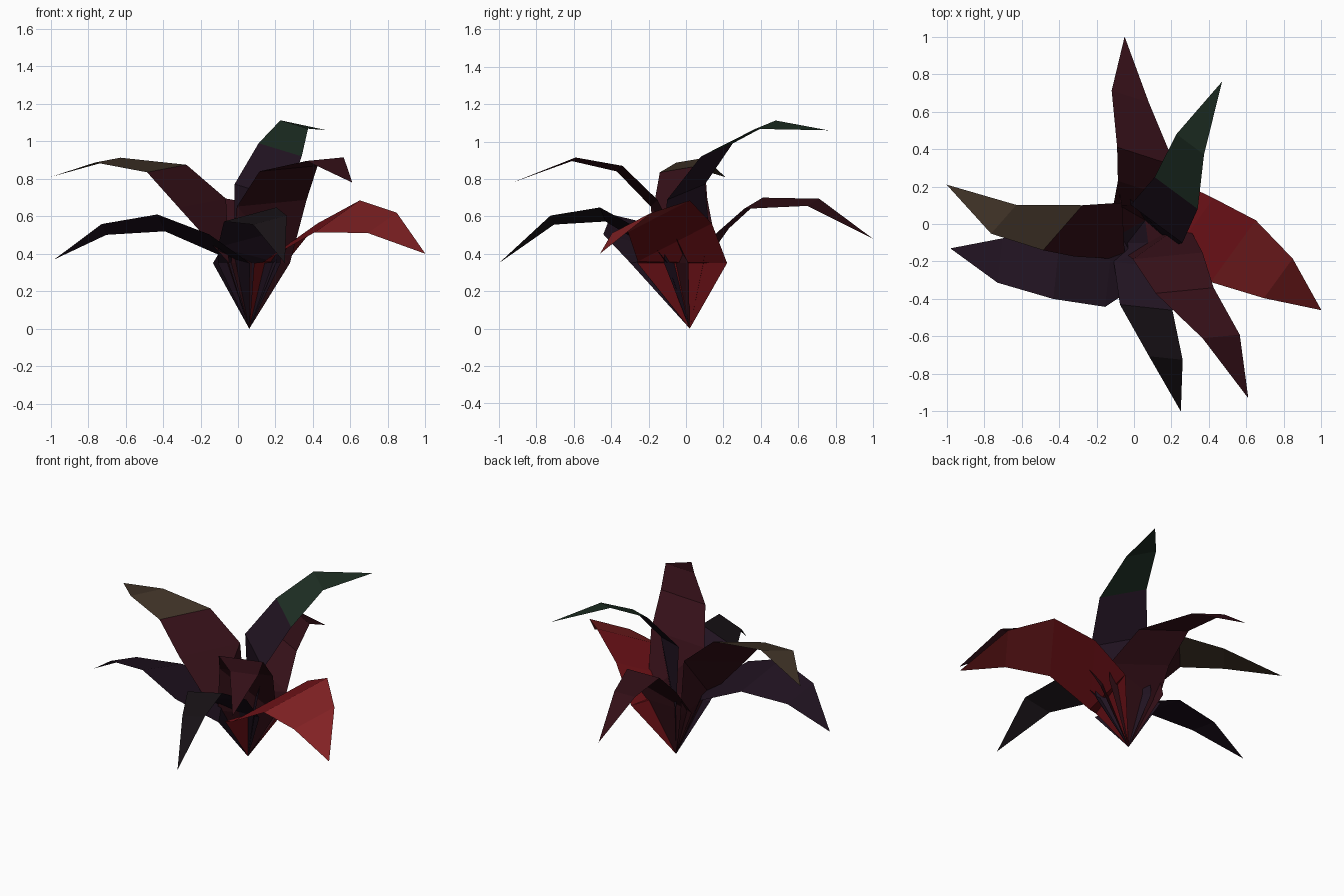
import bpy, bmesh
from mathutils import Vector

if "Cube" in bpy.data.objects:
    bpy.data.objects.remove(bpy.data.objects["Cube"])

BASE = Vector((0.06, 0.02, 0.0))      # all leaves grow from this point


def material(name, rgb):
    m = bpy.data.materials.new(name)
    m.diffuse_color = (*rgb, 1)
    m.use_nodes = True
    m.node_tree.nodes["Principled BSDF"].inputs["Base Color"].default_value = m.diffuse_color
    return m


def leaf(name, base_rgb, tip_rgb, across, mids, tip):
    """Folded strip: root point, four cross rows, pointed tip."""
    across = Vector(across)
    mids = [Vector(p) for p in mids]
    # lowest row stands square to the leaf's heading and forms the bud
    heading = mids[1] - BASE
    side = Vector((-heading.y, heading.x, 0)).normalized() * across.length
    if side.dot(across) < 0:
        side = -side
    d = mids[0] - BASE
    rows = [(BASE + Vector((d.x * 0.5, d.y * 0.5, 0.35)), side * 1.15)]
    rows += [(m, across * w) for m, w in zip(mids, (1.2, 1.0, 0.64))]

    bm = bmesh.new()
    root = bm.verts.new(BASE)
    pairs = [(bm.verts.new(m - a / 2), bm.verts.new(m + a / 2)) for m, a in rows]
    end = bm.verts.new(tip)
    bm.faces.new((root, pairs[0][1], pairs[0][0]))
    for k, ((a, b), (c, e)) in enumerate(zip(pairs, pairs[1:])):
        bm.faces.new((a, b, e, c)).material_index = int(k == 2)
    bm.faces.new((*pairs[-1], end)).material_index = 1
    bmesh.ops.triangulate(bm, faces=bm.faces[:])
    bmesh.ops.recalc_face_normals(bm, faces=bm.faces[:])
    me = bpy.data.meshes.new(name)
    bm.to_mesh(me)
    bm.free()
    me.materials.append(material(name + "_lower", base_rgb))
    me.materials.append(material(name + "_tip", tip_rgb))
    bpy.context.collection.objects.link(bpy.data.objects.new(name, me))


RED, PALE_RED = (0.16, 0.006, 0.009), (0.22, 0.015, 0.017)
WINE, PLUM = (0.035, 0.005, 0.009), (0.014, 0.006, 0.014)
BROWN, GREEN, DARK = (0.05, 0.032, 0.02), (0.012, 0.026, 0.016), (0.009, 0.006, 0.008)

# leaves: lower colour, tip colour, width vector, row centres, tip
leaf("back_leaf", WINE, WINE, (0.31, -0.10, -0.06),
     [(0.10, 0.17, 0.50), (0.065, 0.36, 0.67), (-0.02, 0.68, 0.675)], (-0.05, 1.0, 0.48))
leaf("tall_back_leaf", PLUM, GREEN, (0.23, -0.17, -0.07),
     [(0.12, 0.0, 0.73), (0.225, 0.165, 0.955), (0.30, 0.425, 1.09)], (0.47, 0.76, 1.06))
leaf("left_leaf", WINE, BROWN, (0.21, 0.24, 0.04),
     [(-0.19, -0.03, 0.67), (-0.38, -0.02, 0.855), (-0.695, 0.025, 0.90)], (-1.0, 0.21, 0.81))
leaf("lower_left_leaf", PLUM, PLUM, (0.04, 0.37, -0.09),
     [(-0.13, -0.22, 0.45), (-0.41, -0.215, 0.565), (-0.715, -0.195, 0.53)], (-0.98, -0.13, 0.37))
leaf("front_leaf", PLUM, DARK, (0.28, -0.03, 0.075),
     [(0.06, -0.22, 0.48), (0.065, -0.445, 0.61), (0.17, -0.715, 0.58)], (0.25, -1.0, 0.35))
leaf("front_right_leaf", WINE, WINE, (0.31, 0.03, 0.03),
     [(0.18, -0.17, 0.67), (0.27, -0.355, 0.855), (0.465, -0.60, 0.905)], (0.61, -0.93, 0.78))
leaf("red_right_leaf", RED, PALE_RED, (0.24, 0.33, 0.17),
     [(0.28, -0.06, 0.46), (0.53, -0.145, 0.60), (0.77, -0.29, 0.565)], (1.0, -0.46, 0.40))
